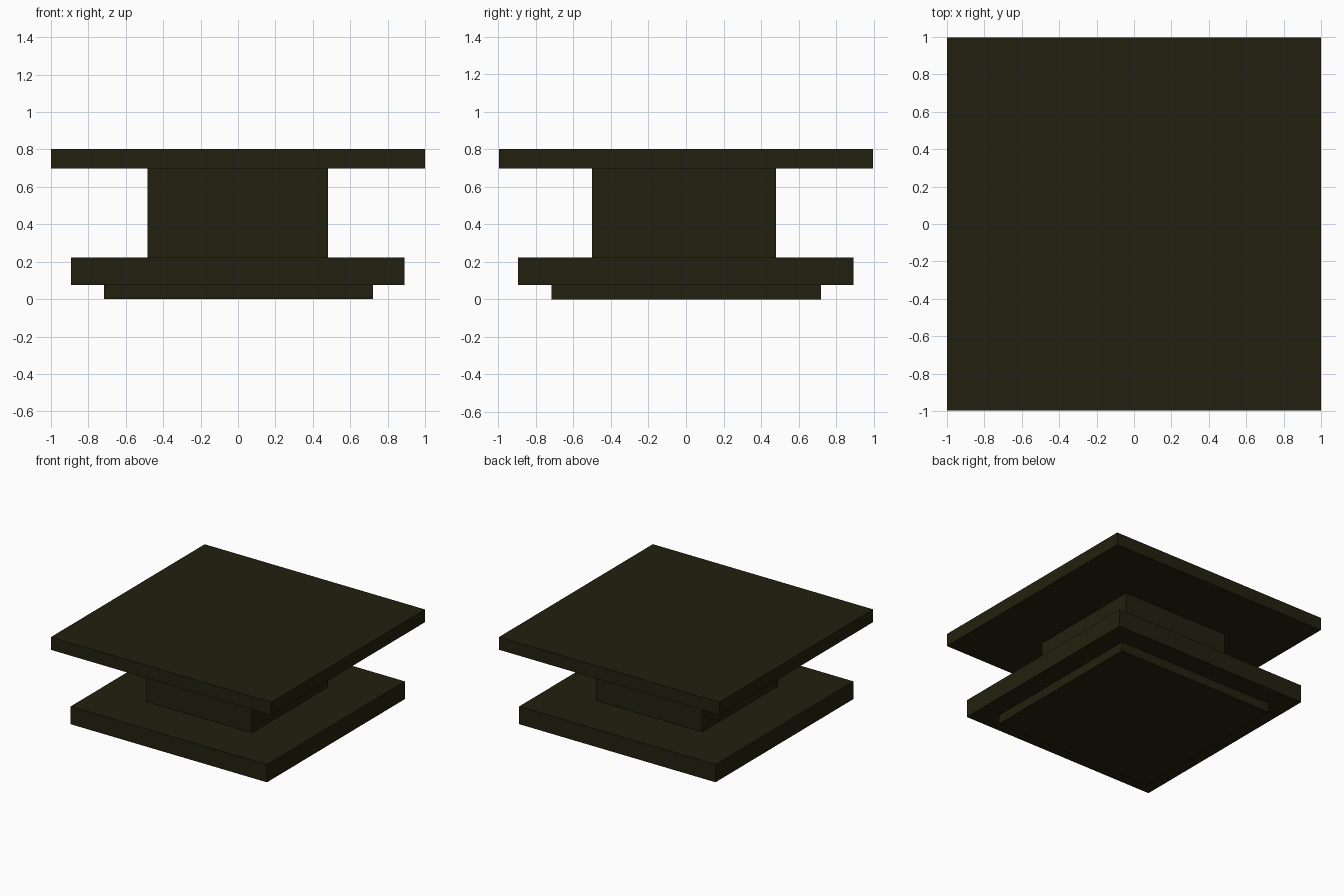
import bpy

if "Cube" in bpy.data.objects:
    bpy.data.objects.remove(bpy.data.objects["Cube"])

# Single dark olive colour
olive = bpy.data.materials.new("dark_olive")
olive.diffuse_color = (0.016, 0.0144, 0.0044, 1)
olive.use_nodes = True
olive.node_tree.nodes["Principled BSDF"].inputs["Base Color"].default_value = olive.diffuse_color


def block(name, x0, x1, y0, y1, z0, z1):
    """Box given by its limits on each axis."""
    bpy.ops.mesh.primitive_cube_add(
        size=1, location=((x0 + x1) / 2, (y0 + y1) / 2, (z0 + z1) / 2))
    ob = bpy.context.object
    ob.name = name
    ob.scale = (x1 - x0, y1 - y0, z1 - z0)
    bpy.ops.object.transform_apply(location=False, rotation=False, scale=True)
    ob.data.materials.append(olive)
    return ob


# Plinth, lower slab, central column and table top, bottom to top
block("base_plinth", -0.717, 0.722, -0.717, 0.720, 0.0, 0.076)
block("lower_slab", -0.893, 0.890, -0.895, 0.892, 0.076, 0.222)
block("central_column", -0.484, 0.480, -0.502, 0.481, 0.222, 0.697)
block("table_top", -1.0, 1.0, -0.998, 0.996, 0.697, 0.802)
